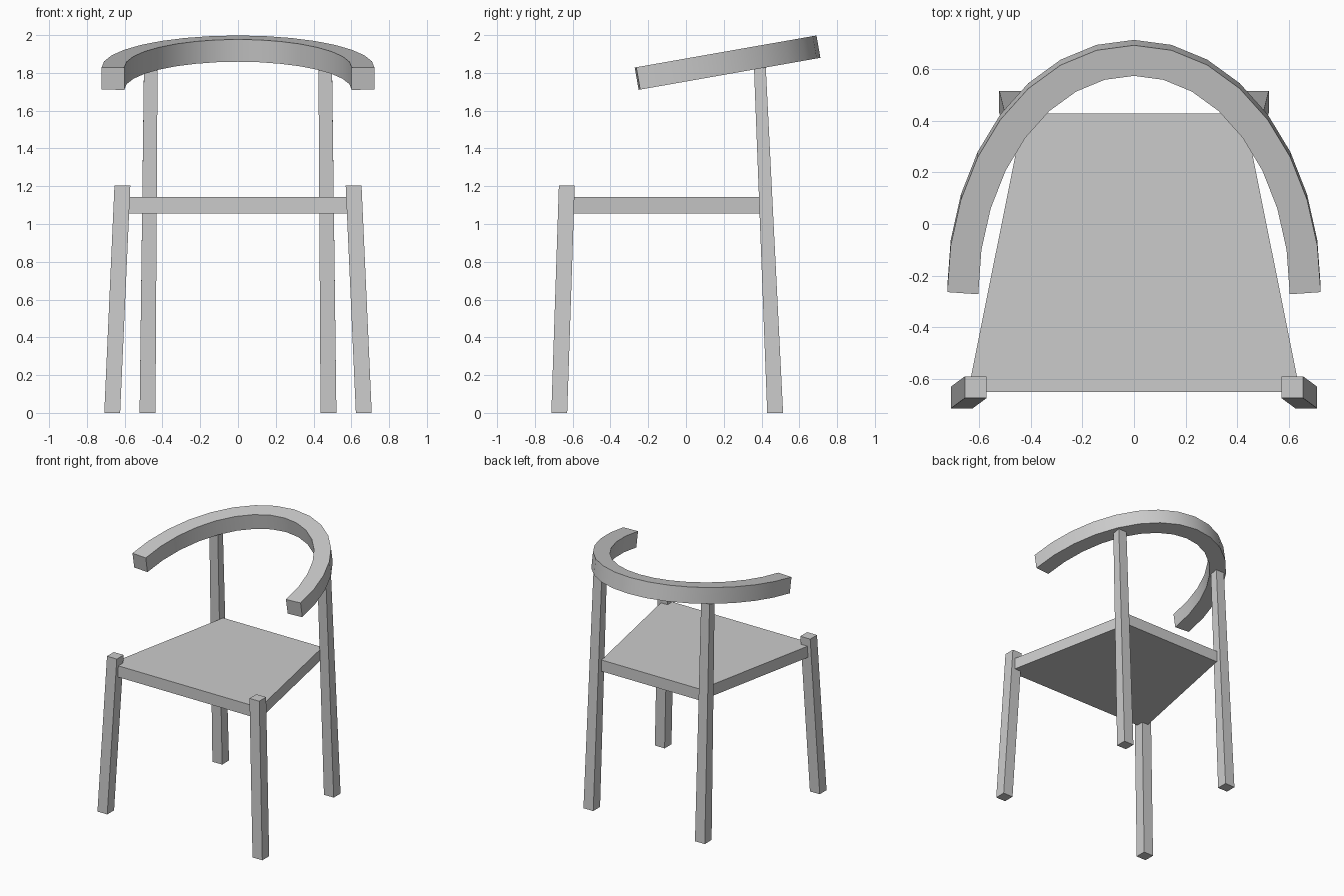
import bpy, bmesh, math
from mathutils import Vector, Matrix

if "Cube" in bpy.data.objects:
    bpy.data.objects.remove(bpy.data.objects["Cube"])

TILT = math.radians(10)


def make_object(name, bm):
    bmesh.ops.recalc_face_normals(bm, faces=bm.faces)
    mesh = bpy.data.meshes.new(name)
    bm.to_mesh(mesh)
    bm.free()
    obj = bpy.data.objects.new(name, mesh)
    bpy.context.collection.objects.link(obj)
    return obj


def loft(name, rings):
    """Skin four-sided rings in order and cap both ends."""
    bm = bmesh.new()
    loops = [[bm.verts.new(p) for p in ring] for ring in rings]
    for a, b in zip(loops, loops[1:]):
        for i in range(4):
            j = (i + 1) % 4
            bm.faces.new((a[i], a[j], b[j], b[i]))
    bm.faces.new(loops[0])
    bm.faces.new(loops[-1])
    return make_object(name, bm)


def rect(cx, cy, z, hx, hy, slope=0.0):
    """Rectangle ring; slope raises it towards +y."""
    return [(cx + sx * hx, cy + sy * hy, z + sy * hy * slope)
            for sx, sy in ((-1, -1), (1, -1), (1, 1), (-1, 1))]


# Splayed legs: straight at the front, tapering up to the rail at the back
for side, label in ((-1, "left"), (1, "right")):
    loft("front_leg_" + label, [rect(side * 0.666, -0.671, 0, 0.042, 0.042),
                                rect(side * 0.612, -0.631, 1.205, 0.042, 0.042)])
    loft("back_leg_" + label, [rect(side * 0.479, 0.472, 0, 0.042, 0.042),
                               rect(side * 0.462, 0.391, 1.833, 0.036, 0.031,
                                    math.tan(TILT))])

# Seat: trapezoid slab, wider at the front
loft("seat", [[(-0.642, -0.65, z), (0.642, -0.65, z), (0.426, 0.428, z), (-0.426, 0.428, z)]
              for z in (1.055, 1.143)])

# Back and arm rail: square section along a tilted half ellipse
SEGMENTS, HALF = 16, 0.06
path = [Vector((0.662 * math.cos(math.pi * i / SEGMENTS),
                0.913 * math.sin(math.pi * i / SEGMENTS), 0)) for i in range(SEGMENTS + 1)]
place = Matrix.Translation((0, -0.257, 1.77)) @ Matrix.Rotation(TILT, 4, 'X')
rings = []
for i, p in enumerate(path):
    tangent = (path[min(i + 1, SEGMENTS)] - path[max(i - 1, 0)]).normalized()
    out = Vector((tangent.y, -tangent.x, 0)) * HALF
    up = Vector((0, 0, HALF))
    rings.append([place @ (p + out * a + up * b)
                  for a, b in ((-1, -1), (1, -1), (1, 1), (-1, 1))])
rail = loft("arm_rail", rings)

bpy.ops.object.select_all(action='DESELECT')
rail.select_set(True)
bpy.context.view_layer.objects.active = rail
bpy.ops.object.shade_smooth_by_angle(angle=math.radians(35))
